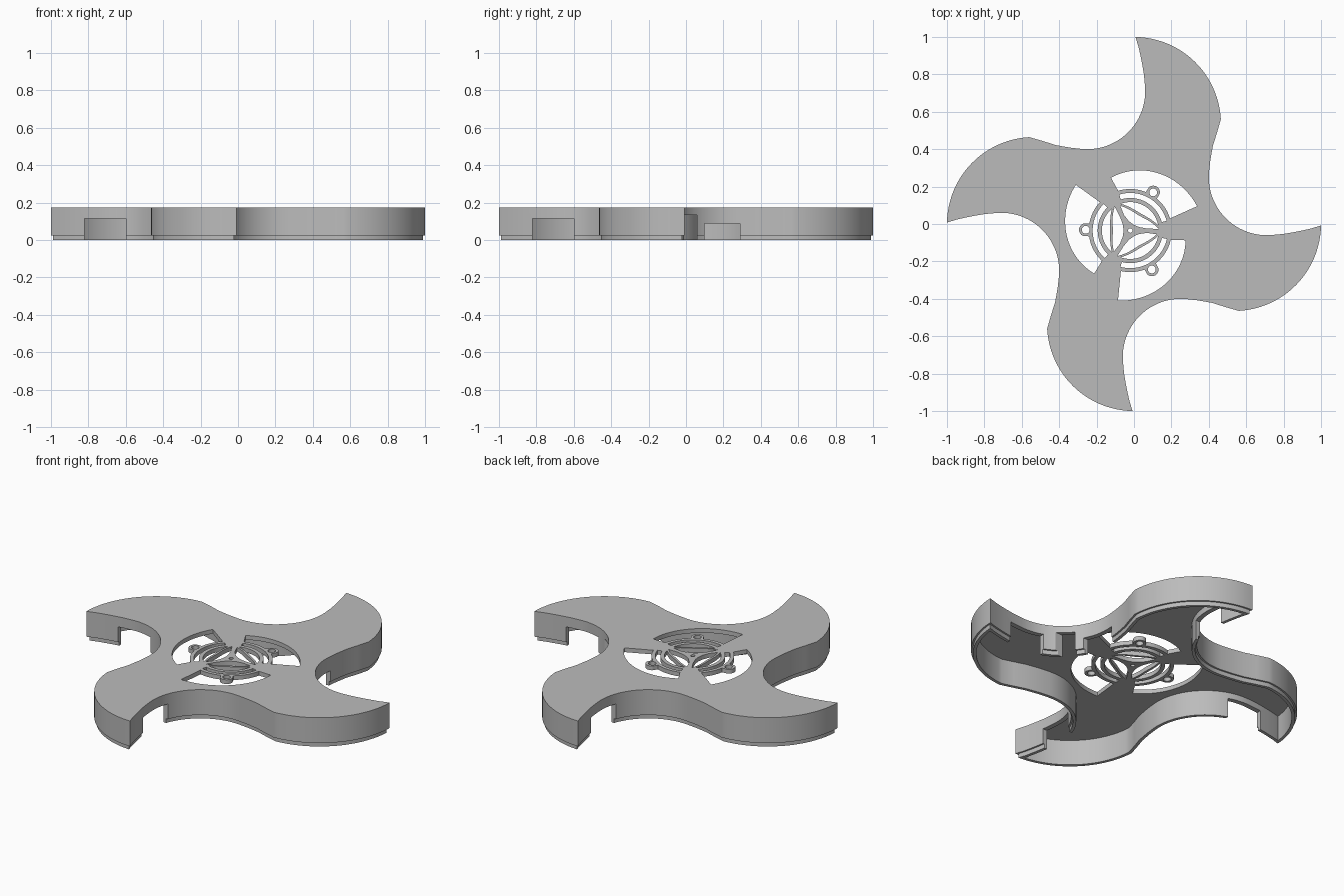
import bpy, bmesh, math
from mathutils import Vector, Matrix

cube = bpy.data.objects.get("Cube")
if cube:
    bpy.data.objects.remove(cube)

HEIGHT, PLATE = 0.175, 0.025
HUB = Vector((-0.02, -0.035))

grey = bpy.data.materials.new("plain grey")
grey.use_nodes = True
grey.diffuse_color = (0.5, 0.5, 0.5, 1)
grey.node_tree.nodes["Principled BSDF"].inputs["Base Color"].default_value = (0.5, 0.5, 0.5, 1)


def polar(r, deg):
    a = math.radians(deg)
    return HUB + Vector((r * math.cos(a), r * math.sin(a)))


def circle(center, r, n=32):
    return [center + Vector((math.cos(i * math.tau / n), math.sin(i * math.tau / n))) * r
            for i in range(n)]


def select_only(obj):
    bpy.ops.object.select_all(action='DESELECT')
    obj.select_set(True)
    bpy.context.view_layer.objects.active = obj


def finish(obj):
    obj.data.materials.clear()
    obj.data.materials.append(grey)
    select_only(obj)
    bpy.ops.object.shade_smooth_by_angle(angle=math.radians(25))


def mesh_object(name, bm):
    bmesh.ops.recalc_face_normals(bm, faces=bm.faces)
    mesh = bpy.data.meshes.new(name)
    bm.to_mesh(mesh)
    bm.free()
    obj = bpy.data.objects.new(name, mesh)
    bpy.context.collection.objects.link(obj)
    return obj


def flat_part(name, loops):
    """Slab under the top surface, from an outline and its holes."""
    curve = bpy.data.curves.new(name, 'CURVE')
    curve.dimensions, curve.fill_mode = '2D', 'BOTH'
    curve.extrude = PLATE / 2
    for loop in loops:
        spline = curve.splines.new('POLY')
        spline.points.add(len(loop) - 1)
        for point, p in zip(spline.points, loop):
            point.co = (p[0], p[1], 0, 1)
        spline.use_cyclic_u = True
    obj = bpy.data.objects.new(name, curve)
    bpy.context.collection.objects.link(obj)
    select_only(obj)
    bpy.ops.object.convert(target='MESH')
    obj = bpy.context.view_layer.objects.active
    bm = bmesh.new()
    bm.from_mesh(obj.data)
    bmesh.ops.remove_doubles(bm, verts=bm.verts, dist=0.00005)
    bmesh.ops.translate(bm, verts=bm.verts, vec=(0, 0, HEIGHT - PLATE / 2))
    bmesh.ops.recalc_face_normals(bm, faces=bm.faces)
    bm.to_mesh(obj.data)
    bm.free()
    finish(obj)
    return obj


# Four-armed outline: round back of an arm, then the hollow to the next tip
arm = [Vector((0.465 * math.sin(t), 0.535 + 0.465 * math.cos(t)))
       for t in [math.radians(1 + i * 86 / 24) for i in range(25)]]
arm += [Vector(p) for p in ((0.443, 0.485), (0.422, 0.42), (0.408, 0.34))]
arm += [Vector((0.71 + 0.31 * math.cos(t), 0.25 + 0.31 * math.sin(t)))
        for t in [math.radians(175 + i * 100 / 24) for i in range(25)]]
arm += [Vector(p) for p in ((0.80, -0.053), (0.87, -0.041), (0.94, -0.026))]
outline = []
for k in range(4):
    turn = Matrix.Rotation(-k * math.pi / 2, 2)
    outline += [turn @ p for p in arm]


def inset(loop, d):
    """Move a clockwise loop inward with mitred corners."""
    out = []
    for i, p in enumerate(loop):
        a = (p - loop[i - 1]).normalized()
        b = (loop[(i + 1) % len(loop)] - p).normalized()
        na, nb = Vector((a.y, -a.x)), Vector((b.y, -b.x))
        out.append(p + (na + nb) * d / (1 + na.dot(nb)))
    return out


# Side wall, swept from a stepped section
section = [(0, HEIGHT - PLATE), (0, 0.025), (0.01, 0.025), (0.01, 0),
           (0.028, 0), (0.028, HEIGHT - PLATE)]
bm = bmesh.new()
rings = [[bm.verts.new((p.x, p.y, z)) for p in inset(outline, d)] for d, z in section]
for r, ring in enumerate(rings):
    other = rings[(r + 1) % len(rings)]
    for i in range(len(ring)):
        j = (i + 1) % len(ring)
        bm.faces.new((ring[i], ring[j], other[j], other[i]))
wall = mesh_object("side_wall", bm)

# Notches in the lower rim: one per arm, plus two in one hollow
bm = bmesh.new()


def add_box(x0, x1, y0, y1, top, turn=0):
    low = -0.1
    m = (Matrix.Rotation(turn, 4, 'Z')
         @ Matrix.Translation(((x0 + x1) / 2, (y0 + y1) / 2, (top + low) / 2))
         @ Matrix.Diagonal((x1 - x0, y1 - y0, top - low, 1)))
    bmesh.ops.create_cube(bm, size=1, matrix=m)


for k in range(4):
    add_box(0.60, 0.82, -0.15, 0.03, 0.115, k * math.pi / 2)
add_box(0.34, 0.50, 0.10, 0.29, 0.09)
add_box(0.43, 0.62, -0.01, 0.06, 0.135)
cutter = mesh_object("notch_cutter", bm)
cutter.hide_render = True
mod = wall.modifiers.new("notches", 'BOOLEAN')
mod.operation, mod.solver, mod.object = 'DIFFERENCE', 'EXACT', cutter
select_only(wall)
bpy.ops.object.modifier_apply(modifier=mod.name)
bpy.data.objects.remove(cutter)
finish(wall)

# Top plate with a three-fold pierced ornament
BOSS_R, BOSS = 0.238, 0.036


def bar_edge(deg, boss_deg):
    """Outer edge of the arc bar, swelling around its boss."""
    d = math.radians(deg - boss_deg)
    s = BOSS ** 2 - (BOSS_R * math.sin(d)) ** 2
    return max(0.222, BOSS_R * math.cos(d) + math.sqrt(s)) if s > 0 else 0.222


loops = [outline, circle(HUB, 0.152, 64)]
for k in range(3):
    base = 20 + 120 * k
    boss = base + 39
    steps = 60
    sweep = [polar(0.38 - 0.08 * i / steps, base + 90 * i / steps) for i in range(steps + 1)]
    back = []
    for i in range(steps + 1):
        deg = base + 87 - 90 * i / steps
        back.append(polar(bar_edge(deg, boss), deg))
    loops.append(sweep + back)
    slot = [base - 5 + 92 * i / 32 for i in range(33)]
    loops.append([polar(0.201, a) for a in slot] + [polar(0.174, a) for a in reversed(slot)])
    loops.append(circle(polar(BOSS_R, boss), 0.021, 20))
flat_part("top_plate", loops)

# Three-legged hub in the middle of the ring
hub = []
for k in range(3):
    a = 120 * k
    hub += [polar(0.036, a - 60), polar(0.05, a - 22), polar(0.09, a - 8), polar(0.156, a - 8),
            polar(0.156, a + 3), polar(0.09, a + 7), polar(0.05, a + 22)]
flat_part("hub_spokes", [hub, circle(HUB, 0.012, 16)])

# Curved braces between the spokes
for k in range(3):
    angles = [120 * k + 5 + 110 * i / 20 for i in range(21)]
    middle = [0.10 + 0.055 * ((i - 10) / 10) ** 2 for i in range(21)]
    outer = [polar(r + 0.007, a) for r, a in zip(middle, angles)]
    inner = [polar(r - 0.007, a) for r, a in zip(middle, angles)]
    flat_part("ring_brace_%d" % (k + 1), [outer + inner[::-1]])
